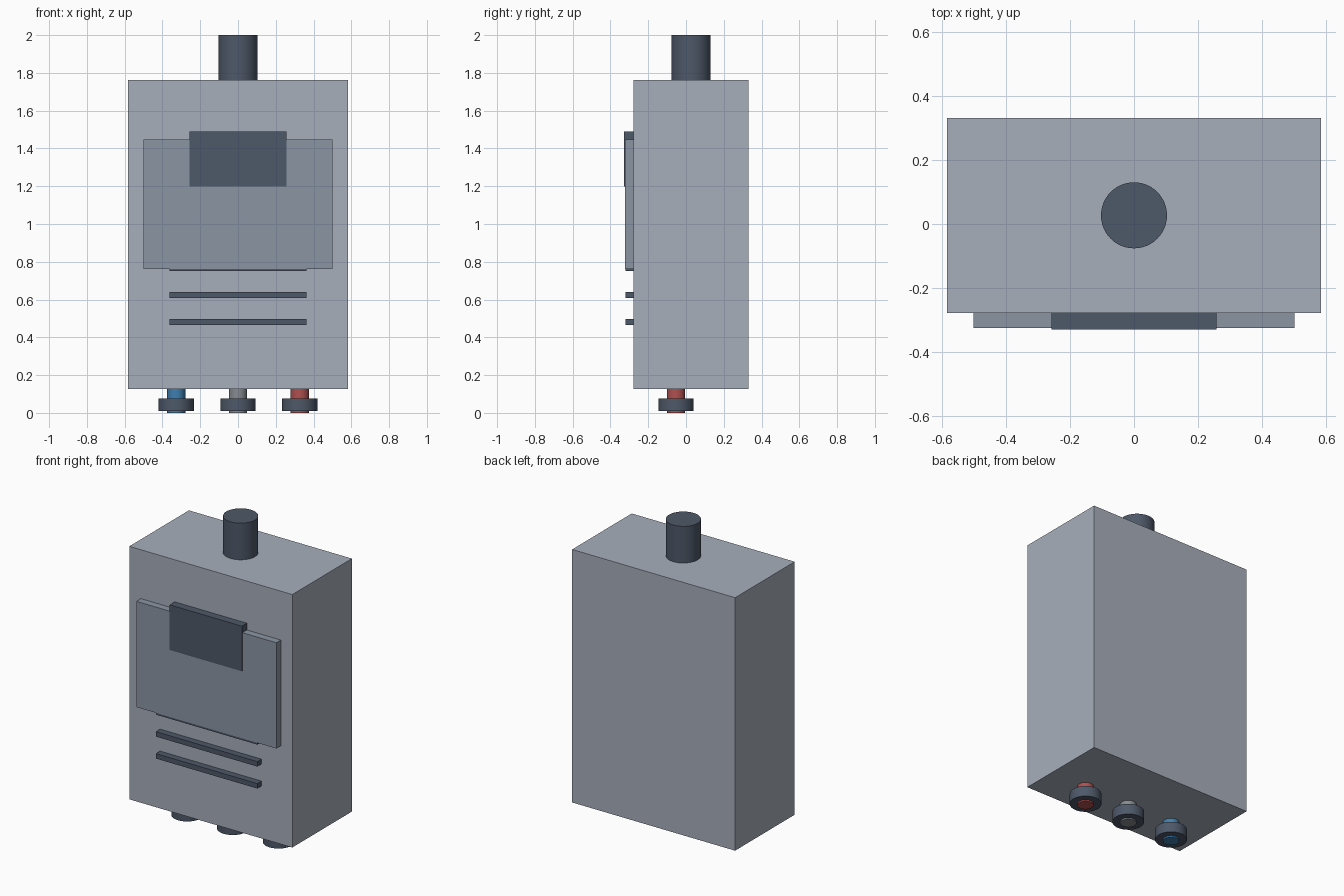
import bpy
import math

if "Cube" in bpy.data.objects:
    bpy.data.objects.remove(bpy.data.objects["Cube"])


def material(name, color):
    m = bpy.data.materials.new(name)
    m.diffuse_color = (*color, 1.0)
    m.use_nodes = True
    m.node_tree.nodes["Principled BSDF"].inputs["Base Color"].default_value = m.diffuse_color
    return m


CASING = material("casing_grey", (0.39, 0.43, 0.50))
PANEL = material("panel_grey", (0.26, 0.30, 0.37))
DARK = material("dark_slate", (0.076, 0.098, 0.14))
STEEL = material("pipe_grey", (0.24, 0.26, 0.28))
BLUE = material("cold_blue", (0.05, 0.21, 0.43))
RED = material("hot_red", (0.43, 0.08, 0.08))


def box(name, x, y, z, mat):
    """Box from (min, max) ranges on each axis."""
    bpy.ops.mesh.primitive_cube_add(size=1, location=[(a + b) / 2 for a, b in (x, y, z)])
    ob = bpy.context.object
    ob.name = name
    ob.scale = [b - a for a, b in (x, y, z)]
    bpy.ops.object.transform_apply(location=False, rotation=False, scale=True)
    ob.data.materials.append(mat)
    return ob


def cylinder(name, radius, x, y, z, mat):
    """Upright smooth cylinder between two heights."""
    bpy.ops.mesh.primitive_cylinder_add(vertices=48, radius=radius, depth=z[1] - z[0],
                                        location=(x, y, (z[0] + z[1]) / 2))
    ob = bpy.context.object
    ob.name = name
    ob.data.materials.append(mat)
    bpy.ops.object.shade_smooth_by_angle(angle=math.radians(30))
    return ob


FRONT = -0.278  # front face of the casing

# Main casing and flue
box("casing", (-0.583, 0.583), (FRONT, 0.331), (0.127, 1.763), CASING)
cylinder("flue", 0.103, 0, 0.027, (1.74, 2.0), DARK)

# Front panel with the display standing slightly proud of it
box("front_panel", (-0.501, 0.501), (-0.324, FRONT + 0.01), (0.763, 1.447), PANEL)
box("display", (-0.258, 0.258), (-0.329, FRONT + 0.01), (1.199, 1.491), DARK)

# Vent slats; the top one is mostly tucked behind the panel
for i in range(3):
    z = 0.466 + 0.142 * i
    box(f"vent_slat_{i + 1}", (-0.363, 0.363), (-0.321, FRONT + 0.01), (z, z + 0.032), DARK)

# Pipe connections with collars under the casing
for name, x, mat in (("cold", -0.327, BLUE), ("gas", 0, STEEL), ("hot", 0.327, RED)):
    cylinder(f"{name}_pipe", 0.048, x, -0.052, (0.0, 0.15), mat)
    cylinder(f"{name}_collar", 0.093, x, -0.052, (0.009, 0.077), DARK)
